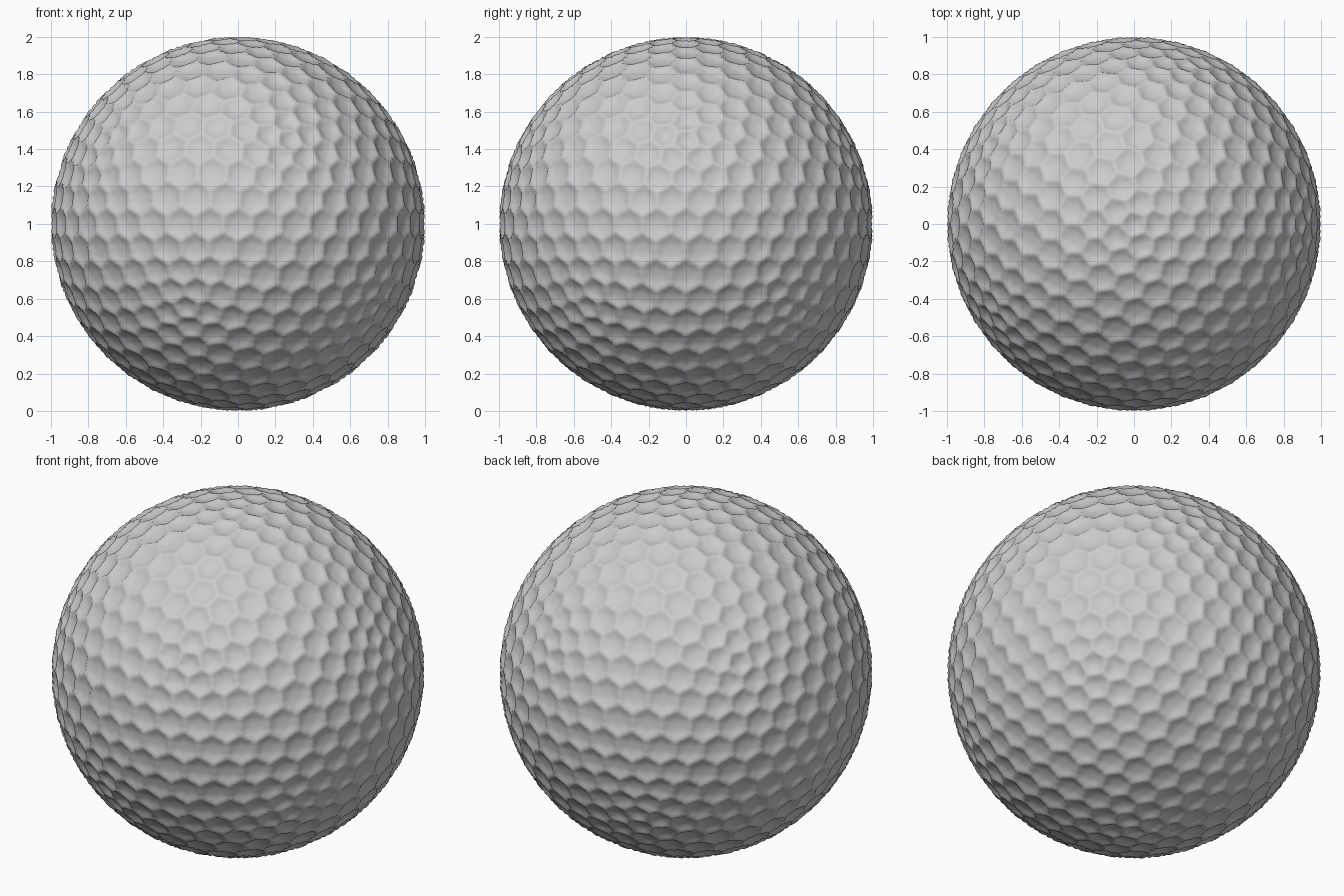
import bpy, bmesh
from mathutils import Vector
from mathutils.kdtree import KDTree

if "Cube" in bpy.data.objects:
    bpy.data.objects.remove(bpy.data.objects["Cube"])

DEPTH = 0.022   # dimple depth
WALL = 0.06     # width of the sloped dimple wall

# Dimple centres: the points of a coarser geodesic sphere
coarse = bmesh.new()
bmesh.ops.create_icosphere(coarse, subdivisions=4, radius=1)
tree = KDTree(len(coarse.verts))
for i, v in enumerate(coarse.verts):
    tree.insert(v.co.normalized(), i)
tree.balance()

# Ball: fine sphere pressed in around every centre, leaving hexagonal ridges
bm = bmesh.new()
bmesh.ops.create_icosphere(bm, subdivisions=7, radius=1)
for v in bm.verts:
    n = v.co.normalized()
    near, second = tree.find_n(n, 2)
    edge = (second[2] - near[2]) / 2
    t = min(1.0, edge / WALL)
    v.co = n * (1 - DEPTH * (1 - (1 - t) ** 2)) + Vector((0, 0, 1))
for f in bm.faces:
    f.smooth = True

mesh = bpy.data.meshes.new("dimpled_ball")
bm.to_mesh(mesh)
bm.free()
coarse.free()
ball = bpy.data.objects.new("dimpled_ball", mesh)
bpy.context.collection.objects.link(ball)
